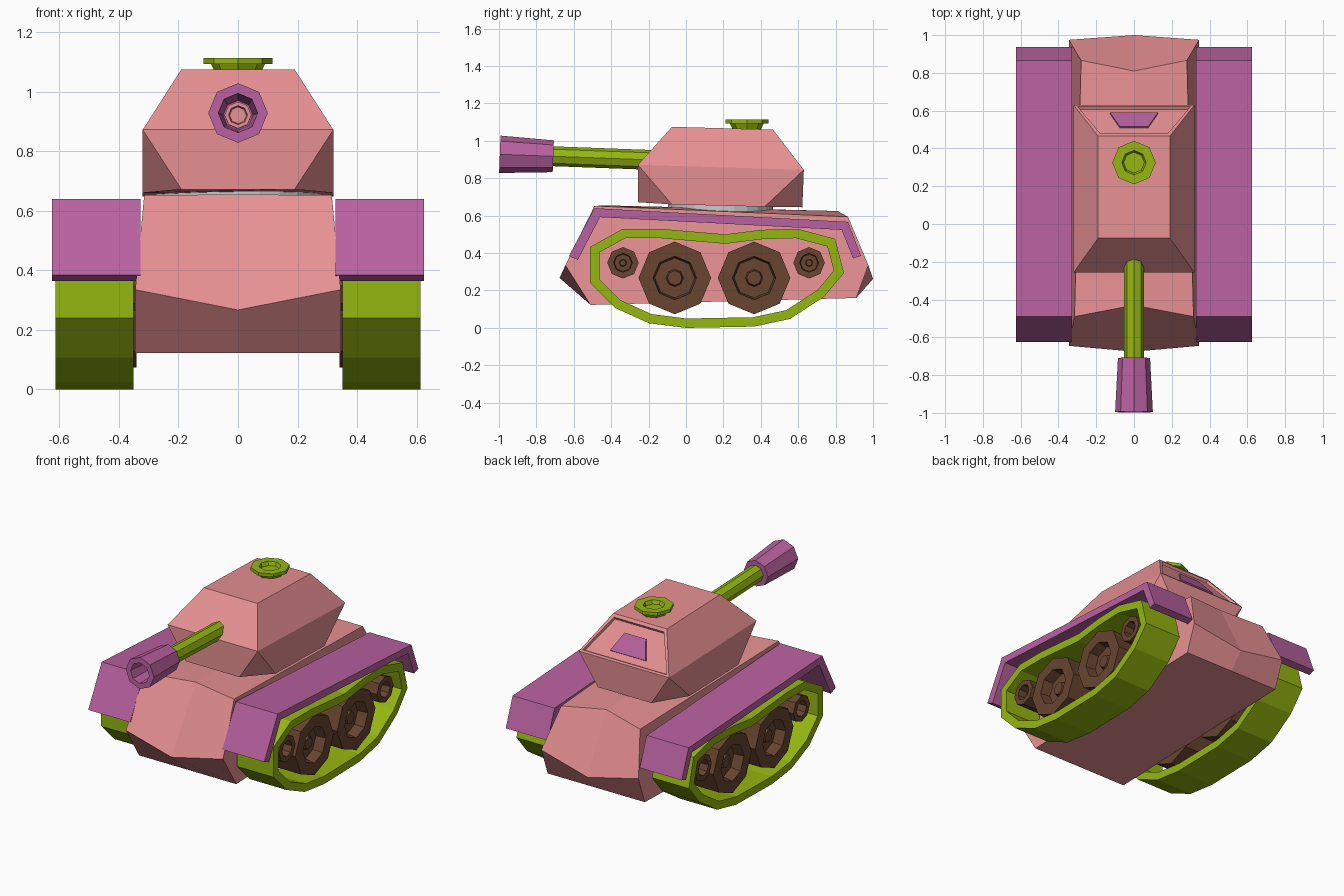
import bpy, bmesh, math
from mathutils import Vector

if "Cube" in bpy.data.objects:
    bpy.data.objects.remove(bpy.data.objects["Cube"])


def material(name, rgb):
    m = bpy.data.materials.new(name)
    m.diffuse_color = (*rgb, 1)
    m.use_nodes = True
    m.node_tree.nodes["Principled BSDF"].inputs["Base Color"].default_value = m.diffuse_color
    return m


PINK = material("pink", (0.80, 0.28, 0.29))
PURPLE = material("purple", (0.48, 0.12, 0.35))
GREEN = material("green", (0.30, 0.47, 0.005))
BROWN = material("brown", (0.14, 0.06, 0.03))


def finish(name, bm, mat=None, mirror=False):
    bmesh.ops.recalc_face_normals(bm, faces=bm.faces)
    me = bpy.data.meshes.new(name)
    bm.to_mesh(me)
    bm.free()
    ob = bpy.data.objects.new(name, me)
    bpy.context.collection.objects.link(ob)
    if mat:
        me.materials.append(mat)
    if mirror:
        ob.modifiers.new("mirror", 'MIRROR').use_mirror_merge = False
    return ob


def loft(name, rings, mat=None, wrap=False, mirror=False):
    """Skin equal-sized rings; cap the ends or join last ring to first."""
    bm = bmesh.new()
    vs = [[bm.verts.new(p) for p in ring] for ring in rings]
    n = len(vs[0])
    pairs = list(zip(vs, vs[1:])) + ([(vs[-1], vs[0])] if wrap else [])
    for a, b in pairs:
        for i in range(n):
            j = (i + 1) % n
            bm.faces.new((a[i], a[j], b[j], b[i]))
    if not wrap:
        bm.faces.new(vs[0])
        bm.faces.new(vs[-1])
    return finish(name, bm, mat, mirror)


def lathe(name, profile, origin, axis, mat=None, mirror=False, segs=8):
    """Revolve (radius, distance) points around an axis."""
    q = Vector(axis).to_track_quat('Z', 'Y')
    rings = []
    for r, d in profile:
        rings.append([Vector(origin) + q @ Vector((r * math.cos(t), r * math.sin(t), d))
                      for t in (2 * math.pi * k / segs for k in range(segs))])
    return loft(name, rings, mat, mirror=mirror)


def at_x(x, pts):
    return [(x, y, z) for y, z in pts]


def offset_inward(pts, t):
    """Mitred inward offset of a clockwise (y, z) loop."""
    out = []
    for i, p in enumerate(pts):
        p = Vector(p)
        d1 = (p - Vector(pts[i - 1])).normalized()
        d2 = (Vector(pts[(i + 1) % len(pts)]) - p).normalized()
        n1, n2 = Vector((d1.y, -d1.x)), Vector((d2.y, -d2.x))
        out.append(tuple(p + (n1 + n2) * (t / (1 + n1.dot(n2)))))
    return out


# Hull: side, centre and side sections, creased at nose and tail
side = [(0.315, -0.49, 0.652), (0.345, -0.645, 0.335), (0.345, -0.51, 0.123),
        (0.345, 0.91, 0.16), (0.345, 0.975, 0.335), (0.28, 0.866, 0.594)]
centre = [(0, -0.43, 0.655), (0, -0.676, 0.267), (0, -0.51, 0.123),
          (0, 0.91, 0.16), (0, 1.0, 0.262), (0, 0.81, 0.625)]
loft("hull", [[(-x, y, z) for x, y, z in side], centre, side], PINK)

# Turret ring
lathe("turret_ring", [(0.28, 0.58), (0.28, 0.68)], (0, 0.185, 0), (0, 0, 1), segs=24)

# Turret: convex block with chamfered lower corners
bm = bmesh.new()
half = [(0.19, -0.075, 1.075), (0.19, 0.465, 1.06),
        (0.32, -0.257, 0.872), (0.32, 0.63, 0.845),
        (0.19, -0.257, 0.672), (0.32, -0.075, 0.66),
        (0.32, 0.42, 0.648), (0.19, 0.622, 0.645)]
for x, y, z in half:
    bm.verts.new((x, y, z))
    bm.verts.new((-x, y, z))
bmesh.ops.convex_hull(bm, input=bm.verts)
bmesh.ops.dissolve_limit(bm, angle_limit=math.radians(5), verts=bm.verts, edges=bm.edges)
bm.normal_update()
# Recessed rear panel
slope = Vector((0, 0.793, 0.609))
rear = max(bm.faces, key=lambda f: f.normal.dot(slope))
bmesh.ops.inset_region(bm, faces=[rear], thickness=0.025)
bmesh.ops.inset_region(bm, faces=[rear], thickness=0.008, depth=-0.015)
finish("turret", bm, PINK)

# Rear hatch plate lying in the recess
plate = [(-0.127, 0.595), (0.127, 0.595), (0.075, 0.52), (-0.075, 0.52)]
loft("rear_hatch", [[Vector((x, y, 0.845 + (0.63 - y) * 1.303)) + slope * h for x, y in plate]
                    for h in (-0.03, -0.006)], PURPLE)

# Roof hatch
lathe("roof_hatch", [(0.07, 1.05), (0.09, 1.092), (0.115, 1.092), (0.115, 1.113),
                     (0.065, 1.113), (0.055, 1.09)], (0, 0.325, 0), (0, 0, 1), GREEN)

# Gun, tilted slightly upward
gun, aim = (0, -0.18, 0.898), (0, -1, 0.037)
lathe("gun_barrel", [(0.053, -0.06), (0.053, 0.55)], gun, aim, GREEN)
lathe("muzzle", [(0.05, 0.53), (0.085, 0.53), (0.1, 0.816), (0.066, 0.816), (0.05, 0.60)],
      gun, aim, PURPLE)
lathe("bore", [(0.045, 0.58), (0.045, 0.63), (0.032, 0.63), (0.028, 0.605)], gun, aim, PINK)

# Fenders
fender = [(-0.626, 0.384), (-0.49, 0.64), (0.866, 0.567), (0.936, 0.385),
          (0.893, 0.372), (0.832, 0.524), (-0.46, 0.592), (-0.578, 0.364)]
loft("fenders", [at_x(0.327, fender), at_x(0.625, fender)], PURPLE, mirror=True)

# Tracks: closed hollow loops
outer = [(-0.513, 0.433), (-0.337, 0.53), (-0.139, 0.53), (0.21, 0.50), (0.40, 0.524),
         (0.594, 0.53), (0.797, 0.476), (0.845, 0.294), (0.738, 0.166), (0.556, 0.048),
         (0.364, 0.007), (0.0, 0.0), (-0.198, 0.025), (-0.38, 0.107), (-0.513, 0.24)]
inner = offset_inward(outer, 0.05)
loft("tracks", [at_x(0.351, outer), at_x(0.612, outer), at_x(0.612, inner), at_x(0.351, inner)],
     GREEN, wrap=True, mirror=True)

# Wheels with recessed discs and hubs
for name, y, z, r in (("front_small_wheels", -0.337, 0.348, 0.084),
                      ("front_road_wheels", -0.06, 0.267, 0.194),
                      ("rear_road_wheels", 0.364, 0.267, 0.194),
                      ("rear_small_wheels", 0.658, 0.348, 0.084)):
    lathe(name, [(r, 0.34), (r, 0.585), (0.6 * r, 0.585), (0.55 * r, 0.52),
                 (0.24 * r, 0.52), (0.2 * r, 0.545)], (0, y, z), (1, 0, 0), BROWN, mirror=True)
